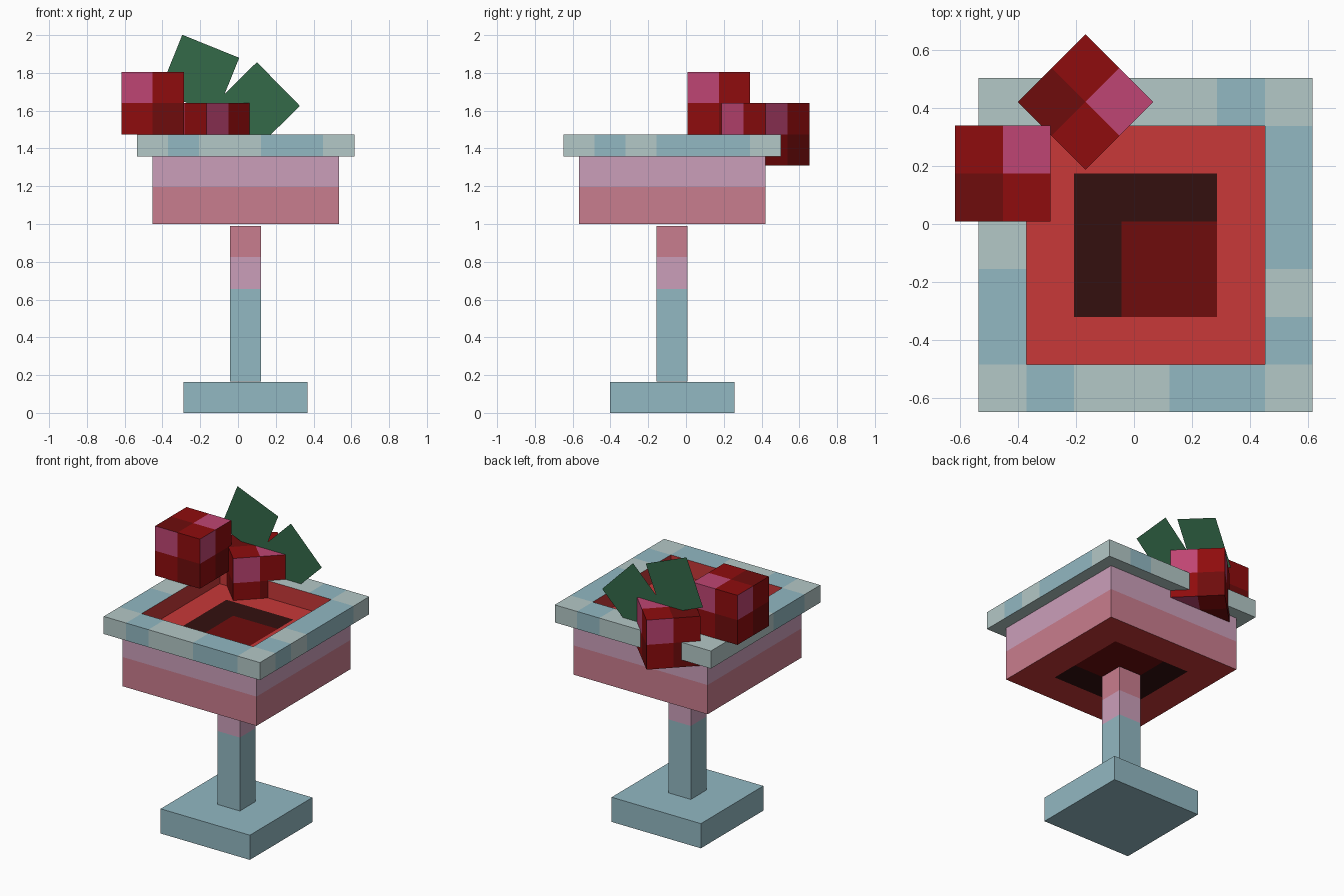
import bpy, bmesh, math
from mathutils import Vector, Matrix

cube = bpy.data.objects.get("Cube")
if cube:
    bpy.data.objects.remove(cube, do_unlink=True)

PALETTE = {
    "glass_blue": "92B8C2", "glass_pale": "B4C8C7", "drink_pink": "C97D8E",
    "drink_lilac": "CB9FBA", "liquid_red": "C83838", "deep_red": "6E0C0C",
    "near_black": "33100F", "cherry_red": "8F0C0D", "highlight_magenta": "BF4573",
    "leaf_green": "346A49",
}
NAMES = list(PALETTE)
BLUE, PALE, PINK, LILAC, RED, DEEP, BLACK, CHERRY, MAGENTA, GREEN = range(len(NAMES))


def linear(code):
    vals = [int(code[i:i + 2], 16) / 255 for i in (0, 2, 4)]
    return [((v + 0.055) / 1.055) ** 2.4 if v > 0.04 else v / 12.92 for v in vals] + [1]


MATS = []
for name, code in PALETTE.items():
    mat = bpy.data.materials.new(name)
    mat.use_nodes = True
    mat.diffuse_color = linear(code)
    mat.node_tree.nodes["Principled BSDF"].inputs["Base Color"].default_value = linear(code)
    MATS.append(mat)


def finish(name, bm, rule):
    """Colour each face by rule(centre, normal) and add the object."""
    bm.normal_update()
    used = []
    for f in bm.faces:
        colour = rule(f.calc_center_median(), f.normal)
        if colour not in used:
            used.append(colour)
        f.material_index = used.index(colour)
    mesh = bpy.data.meshes.new(name)
    bm.to_mesh(mesh)
    bm.free()
    for colour in used:
        mesh.materials.append(MATS[colour])
    ob = bpy.data.objects.new(name, mesh)
    bpy.context.collection.objects.link(ob)
    return ob


def block(name, centre, size, rule, cuts=((), (), ())):
    """Box with its faces split at the given x, y and z positions."""
    bm = bmesh.new()
    bmesh.ops.create_cube(bm, size=1, matrix=Matrix.Translation(centre) @ Matrix.Diagonal((*size, 1)))
    for axis, places in enumerate(cuts):
        normal = Vector([float(i == axis) for i in range(3)])
        for p in places:
            bmesh.ops.bisect_plane(bm, geom=bm.verts[:] + bm.edges[:] + bm.faces[:],
                                   plane_co=normal * p, plane_no=normal)
    return finish(name, bm, rule)


CX, CY = 0.04, -0.073      # axis of the glass
PX = 0.1645                # width of one painted tile

# Foot and banded stem
block("foot", (CX, CY, PX / 2), (4 * PX, 4 * PX, PX), lambda c, n: BLUE)
block("stem", (CX, CY, 0.578), (PX, PX, 0.825),
      lambda c, n: BLUE if c.z < 0.655 else LILAC if c.z < 0.825 else PINK,
      ((), (), (0.655, 0.825)))

# Bowl: two side bands, with a painted square on the top and bottom
TOP, LOW = 1.5 * PX, 0.285


def bowl_rule(c, n):
    if abs(n.z) < 0.5:
        return PINK if c.z < 1.195 else LILAC
    half = TOP if n.z > 0 else LOW
    dx = c.x - CX
    dy = (c.y - CY) * (-1 if n.z > 0 else 1)
    if max(abs(dx), abs(dy)) > half:
        return RED
    return DEEP if min(dx, dy) > -half / 3 else BLACK


marks = (-LOW, -TOP, -LOW / 3, -TOP / 3, TOP / 3, TOP, LOW)
block("bowl", (CX, CY, 1.18), (6 * PX, 6 * PX, 0.36), bowl_rule,
      ([CX + m for m in marks], [CY + m for m in marks], (1.195,)))

# Square rim of tiles around the opening
BLUE_TILES = {(1, 0), (4, 0), (5, 0), (6, 1), (6, 3), (6, 4), (6, 5), (0, 1), (0, 2), (5, 6)}


def rim_rule(c, n):
    dx, dy = c.x - CX, c.y - CY
    if n.z < -0.5:
        return PALE
    if abs(n.z) < 0.5 and max(abs(dx), abs(dy)) < 3 * PX:
        return RED
    tile = tuple(min(6, max(0, math.floor(d / PX + 3.5))) for d in (dx, dy))
    return BLUE if tile in BLUE_TILES else PALE


bm = bmesh.new()
bmesh.ops.create_grid(bm, x_segments=7, y_segments=7, size=3.5 * PX,
                      matrix=Matrix.Translation((CX, CY, 1.358)))
inner = [f for f in bm.faces
         if max(abs(f.calc_center_median().x - CX), abs(f.calc_center_median().y - CY)) < 2.5 * PX]
bmesh.ops.delete(bm, geom=inner, context='FACES')
new = bmesh.ops.extrude_face_region(bm, geom=bm.faces[:], use_keep_orig=True)["geom"]
bmesh.ops.translate(bm, vec=(0, 0, 0.117), verts=[v for v in new if isinstance(v, bmesh.types.BMVert)])
bmesh.ops.recalc_face_normals(bm, faces=bm.faces[:])
finish("rim", bm, rim_rule)


# Two cubic cherries, each face in four tiles
def cherry_rule(c, n):
    if abs(n.z) > 0.5:
        a, b = c.x, c.y
    else:
        a, b = -c.dot(Vector((0, 0, 1)).cross(n)), c.z
    if a > 0 and b > 0:
        return MAGENTA
    return DEEP if a < 0 and b < 0 else CHERRY


for name, place, turn in (("left_cherry", (-0.452, 0.174, 1.64), 0),
                          ("back_cherry", (-0.167, 0.421, 1.475), -45)):
    ob = block(name, (0, 0, 0), (0.33, 0.33, 0.33), cherry_rule, ((0,), (0,), (0,)))
    ob.location = place
    ob.rotation_euler.z = math.radians(turn)

# Two flat square leaves standing upright
for name, x, z, tilt in (("tall_leaf", -0.205, 1.79, 22), ("low_leaf", 0.098, 1.627, 45.5)):
    bm = bmesh.new()
    bmesh.ops.create_grid(bm, x_segments=1, y_segments=1, size=0.1625,
                          matrix=Matrix.Rotation(math.radians(90), 4, 'X'))
    leaf = finish(name, bm, lambda c, n: GREEN)
    leaf.location = (x, 0.415, z)
    leaf.rotation_euler.y = math.radians(tilt)
